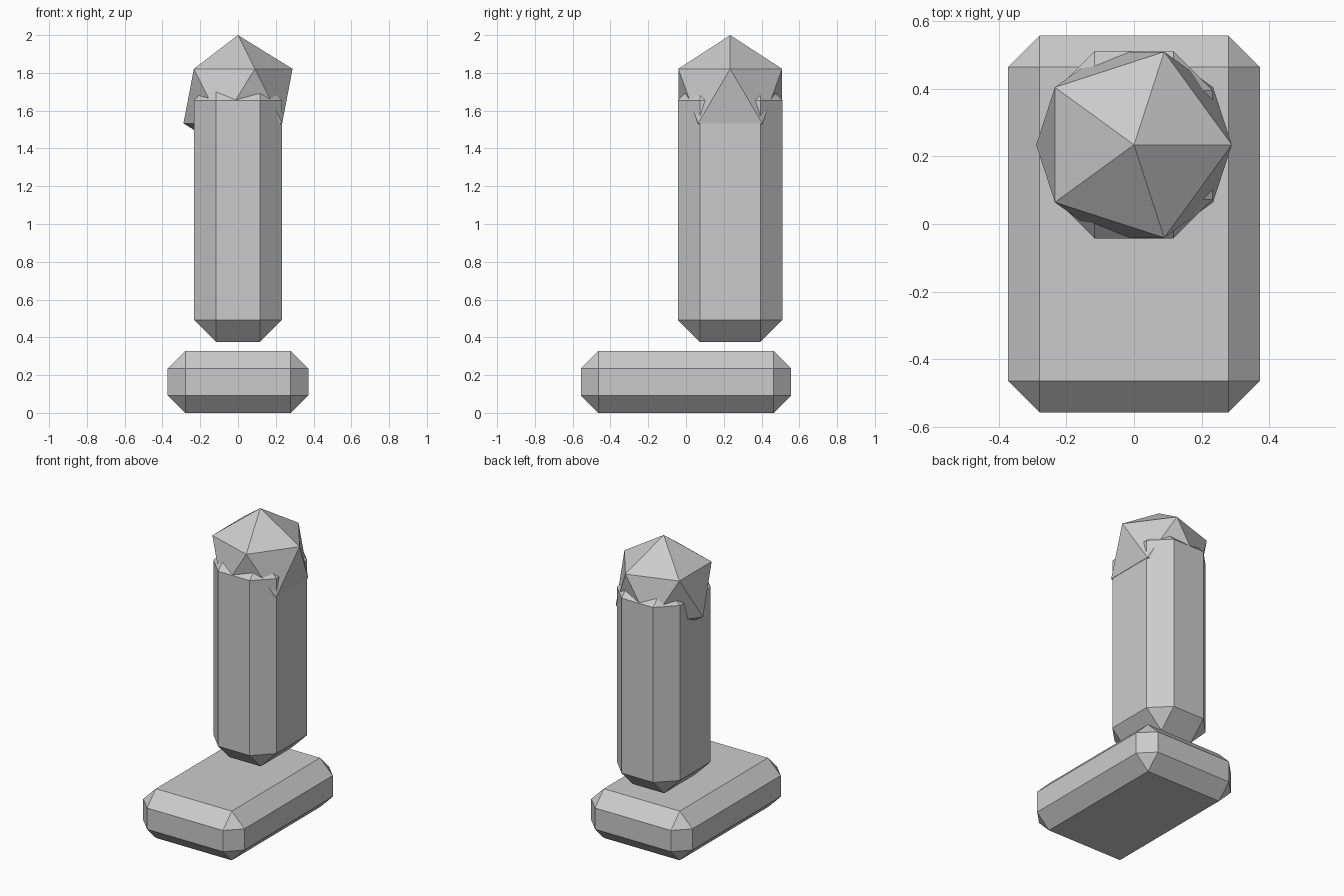
import bpy

if "Cube" in bpy.data.objects:
    bpy.data.objects.remove(bpy.data.objects["Cube"])


def chamfered_box(name, center, size, width):
    """Box with every edge cut by a single flat chamfer."""
    bpy.ops.mesh.primitive_cube_add(size=1, location=center)
    ob = bpy.context.object
    ob.name = name
    ob.scale = size
    bpy.ops.object.transform_apply(location=False, rotation=False, scale=True)
    bevel = ob.modifiers.new("chamfer", 'BEVEL')
    bevel.width = width
    bevel.segments = 1
    bevel.limit_method = 'NONE'
    return ob


# Long flat base
chamfered_box("base", (0, 0, 0.1635), (0.744, 1.114, 0.327), 0.093)

# Upright body floating above the rear of the base
chamfered_box("body", (0, 0.234, 1.0735), (0.464, 0.554, 1.395), 0.116)

# Faceted head sunk into the top of the body
bpy.ops.mesh.primitive_ico_sphere_add(subdivisions=1, radius=0.323,
                                      location=(0, 0.234, 1.677))
bpy.context.object.name = "head"
